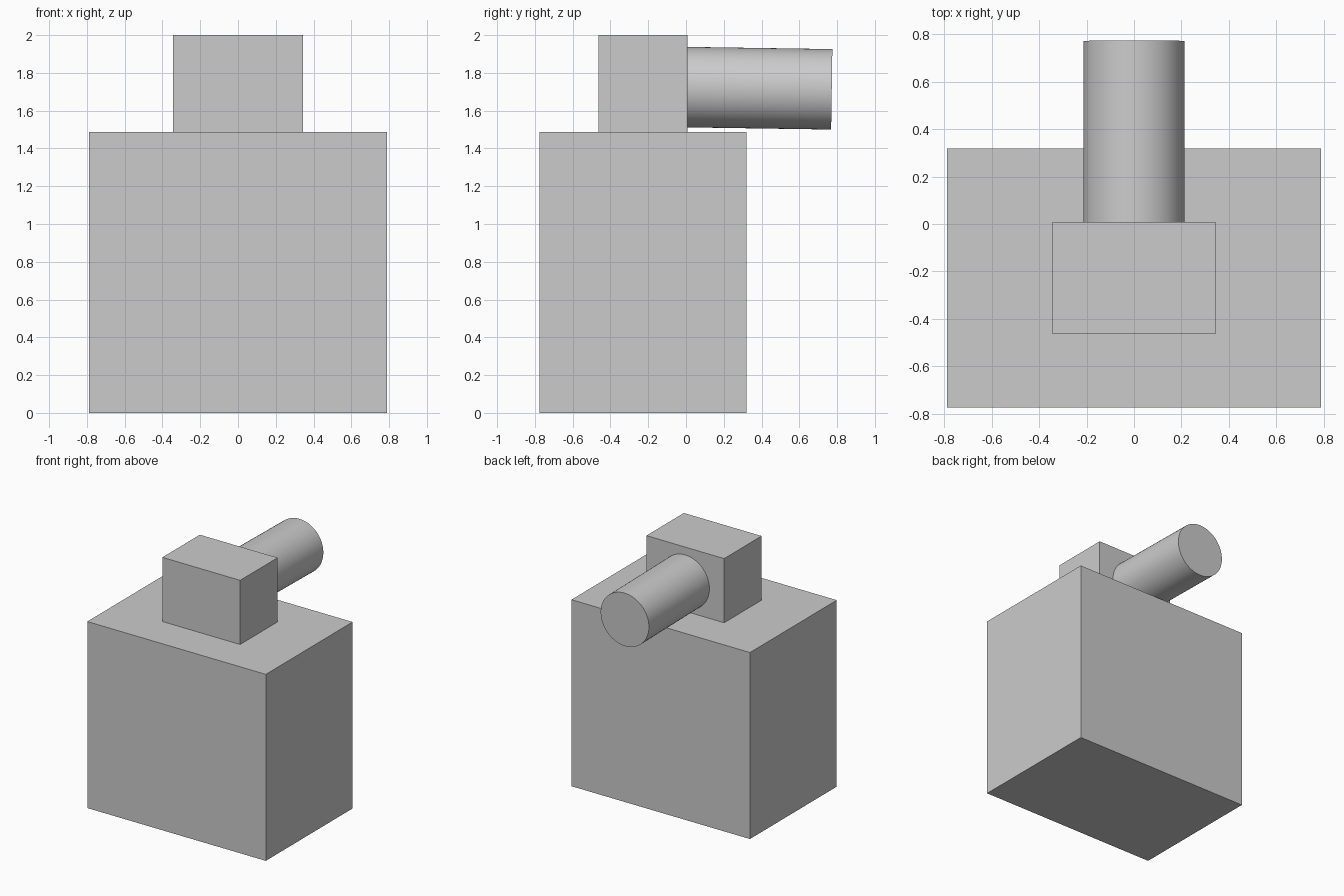
import bpy
import math
from mathutils import Vector

if "Cube" in bpy.data.objects:
    bpy.data.objects.remove(bpy.data.objects["Cube"])


def box(name, x, y, z):
    """Axis-aligned box from (min, max) ranges."""
    lo, hi = Vector((x[0], y[0], z[0])), Vector((x[1], y[1], z[1]))
    bpy.ops.mesh.primitive_cube_add(size=1, location=(lo + hi) / 2)
    ob = bpy.context.object
    ob.name = name
    ob.scale = hi - lo
    bpy.ops.object.transform_apply(location=False, rotation=False, scale=True)
    return ob


def rod(name, start, end, radius):
    """Smooth cylinder between two points."""
    a, b = Vector(start), Vector(end)
    bpy.ops.mesh.primitive_cylinder_add(
        vertices=64, radius=radius, depth=(b - a).length, location=(a + b) / 2,
        rotation=(b - a).to_track_quat('Z', 'Y').to_euler())
    ob = bpy.context.object
    ob.name = name
    bpy.ops.object.shade_smooth_by_angle(angle=math.radians(30))
    return ob


# Large body block standing on the ground
box("body", (-0.788, 0.788), (-0.775, 0.319), (0, 1.488))

# Small block on top
box("head", (-0.343, 0.343), (-0.463, 0.009), (1.488, 2.0))

# Slightly drooping barrel out of the back of the head
rod("barrel", (0, -0.02, 1.725), (0, 0.7716, 1.713), 0.213)
